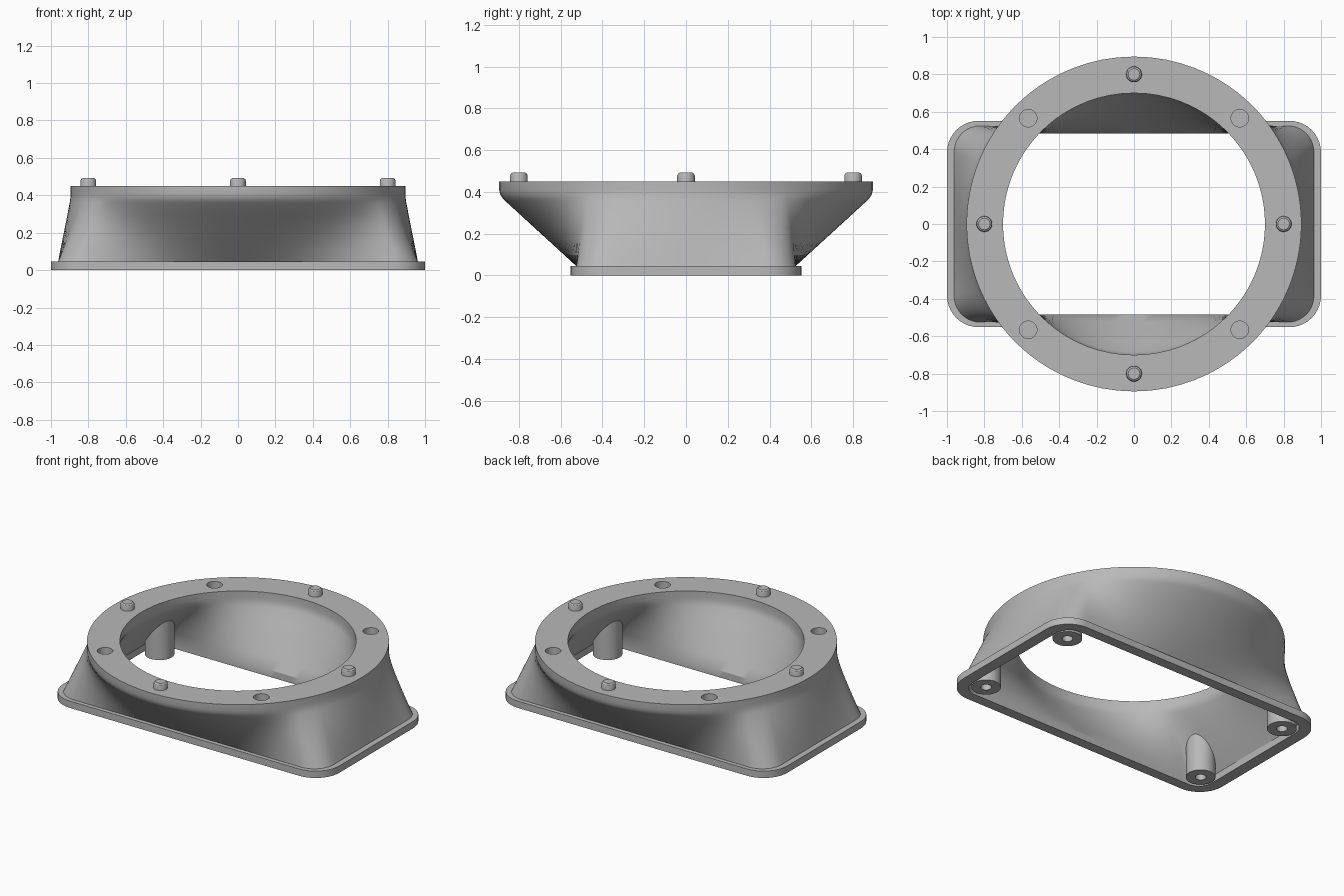
import bpy, bmesh
from math import pi, cos, sin, hypot

if "Cube" in bpy.data.objects:
    bpy.data.objects.remove(bpy.data.objects["Cube"])

grey = bpy.data.materials.new("matte_grey")
grey.use_nodes = True
colour = (0.48, 0.48, 0.48, 1)
grey.diffuse_color = colour
bsdf = grey.node_tree.nodes["Principled BSDF"]
bsdf.inputs["Base Color"].default_value = colour
bsdf.inputs["Roughness"].default_value = 0.6


def skin(name, rings, closed=False):
    """Join matching rings of points into a surface; cap the ends unless closed."""
    bm = bmesh.new()
    loops = [[bm.verts.new(p) for p in ring] for ring in rings]
    n = len(loops[0])
    pairs = list(zip(loops, loops[1:]))
    if closed:
        pairs.append((loops[-1], loops[0]))
    else:
        bm.faces.new(loops[0])
        bm.faces.new(loops[-1])
    for a, b in pairs:
        for i in range(n):
            j = (i + 1) % n
            bm.faces.new((a[i], a[j], b[j], b[i]))
    bmesh.ops.recalc_face_normals(bm, faces=bm.faces)
    mesh = bpy.data.meshes.new(name)
    bm.to_mesh(mesh)
    bm.free()
    mesh.materials.append(grey)
    obj = bpy.data.objects.new(name, mesh)
    bpy.context.collection.objects.link(obj)
    return obj


def smooth(obj):
    bpy.ops.object.select_all(action='DESELECT')
    obj.select_set(True)
    bpy.context.view_layer.objects.active = obj
    bpy.ops.object.shade_smooth_by_angle(angle=pi / 6)


def rounded_rect(hx, hy, r, arc=10):
    """Outline with rounded corners and evenly divided straight sides."""
    pts = []
    for k, (sx, sy) in enumerate([(1, 1), (-1, 1), (-1, -1), (1, -1)]):
        for i in range(arc + 1):
            a = (k + i / arc) * pi / 2
            pts.append((sx * (hx - r) + r * cos(a), sy * (hy - r) + r * sin(a)))
        # straight side leading to the next corner
        a = (k + 1) * pi / 2
        nx, ny = [(-1, 1), (-1, -1), (1, -1), (1, 1)][k]
        end = (nx * (hx - r) + r * cos(a), ny * (hy - r) + r * sin(a))
        start, segs = pts[-1], (32, 20)[k % 2]
        for i in range(1, segs):
            t = i / segs
            pts.append(tuple(s + (e - s) * t for s, e in zip(start, end)))
    return pts


def disc(x, y, r, z, n=32):
    return [(x + r * cos(2 * pi * i / n), y + r * sin(2 * pi * i / n), z) for i in range(n)]


def level(pts, z):
    return [(x, y, z) for x, y in pts]


def blend(a, b, t, z):
    return [(p[0] + (q[0] - p[0]) * t, p[1] + (q[1] - p[1]) * t, z) for p, q in zip(a, b)]


# Outlines of the base and the round mouth
FLANGE_H, TOP = 0.045, 0.45
flange = rounded_rect(1.0, 0.552, 0.17)
wall_out = rounded_rect(0.962, 0.525, 0.14)
wall_in = rounded_rect(0.925, 0.485, 0.10)
unit = [(x / hypot(x, y), y / hypot(x, y)) for x, y in wall_out]
circle_out = [(0.895 * x, 0.895 * y) for x, y in unit]
circle_in = [(0.70 * x, 0.70 * y) for x, y in unit]

# Rectangle-to-circle transition, easing into an upright lip
steps = [(FLANGE_H + 0.315 * i / 5, 0.93 * i / 5) for i in range(6)]
steps += [(0.375, 0.965), (0.39, 0.987), (0.41, 1)]
rings = [level(flange, 0), level(flange, FLANGE_H)]
rings += [blend(wall_out, circle_out, w, z) for z, w in steps]
rings += [level(circle_out, TOP), level(circle_in, TOP)]
rings += [blend(wall_in, circle_in, w, z) for z, w in reversed(steps)]
rings.append(level(wall_in, 0))
body = skin("adapter_body", rings, closed=True)

# Blind sockets on the diagonals of the top ring
PITCH = 0.8
for k in range(4):
    a = pi / 4 + k * pi / 2
    x, y = PITCH * cos(a), PITCH * sin(a)
    cutter = skin("socket_cutter", [disc(x, y, 0.047, TOP - 0.055), disc(x, y, 0.047, TOP + 0.1)])
    cutter.hide_render = True
    mod = body.modifiers.new("socket", 'BOOLEAN')
    mod.operation, mod.solver, mod.object = 'DIFFERENCE', 'EXACT', cutter
    bpy.context.view_layer.objects.active = body
    bpy.ops.object.modifier_apply(modifier=mod.name)
    bpy.data.objects.remove(cutter)
smooth(body)

# Locating pegs on the four main axes
for k, side in enumerate(("left", "back", "right", "front")):
    x, y = PITCH * cos(k * pi / 2), PITCH * sin(k * pi / 2)
    profile = [(0.042, TOP - 0.03), (0.042, 0.478), (0.039, 0.486), (0.031, 0.492)]
    smooth(skin(side + "_peg", [disc(x, y, r, z) for r, z in profile]))

# Screw bosses in the base corners, trimmed to end inside the sloping wall
for sx in (-1, 1):
    for sy in (-1, 1):
        x, y = sx * 0.83, sy * 0.375
        top = [(px, py, 0.05 + (1.02 - hypot(px, py)) * 1.5) for px, py, _ in disc(x, y, 0.088, 0)]
        name = ("front" if sy < 0 else "back") + ("_left" if sx > 0 else "_right") + "_screw_boss"
        smooth(skin(name, [top, disc(x, y, 0.088, 0), disc(x, y, 0.032, 0), disc(x, y, 0.032, 0.1)]))
